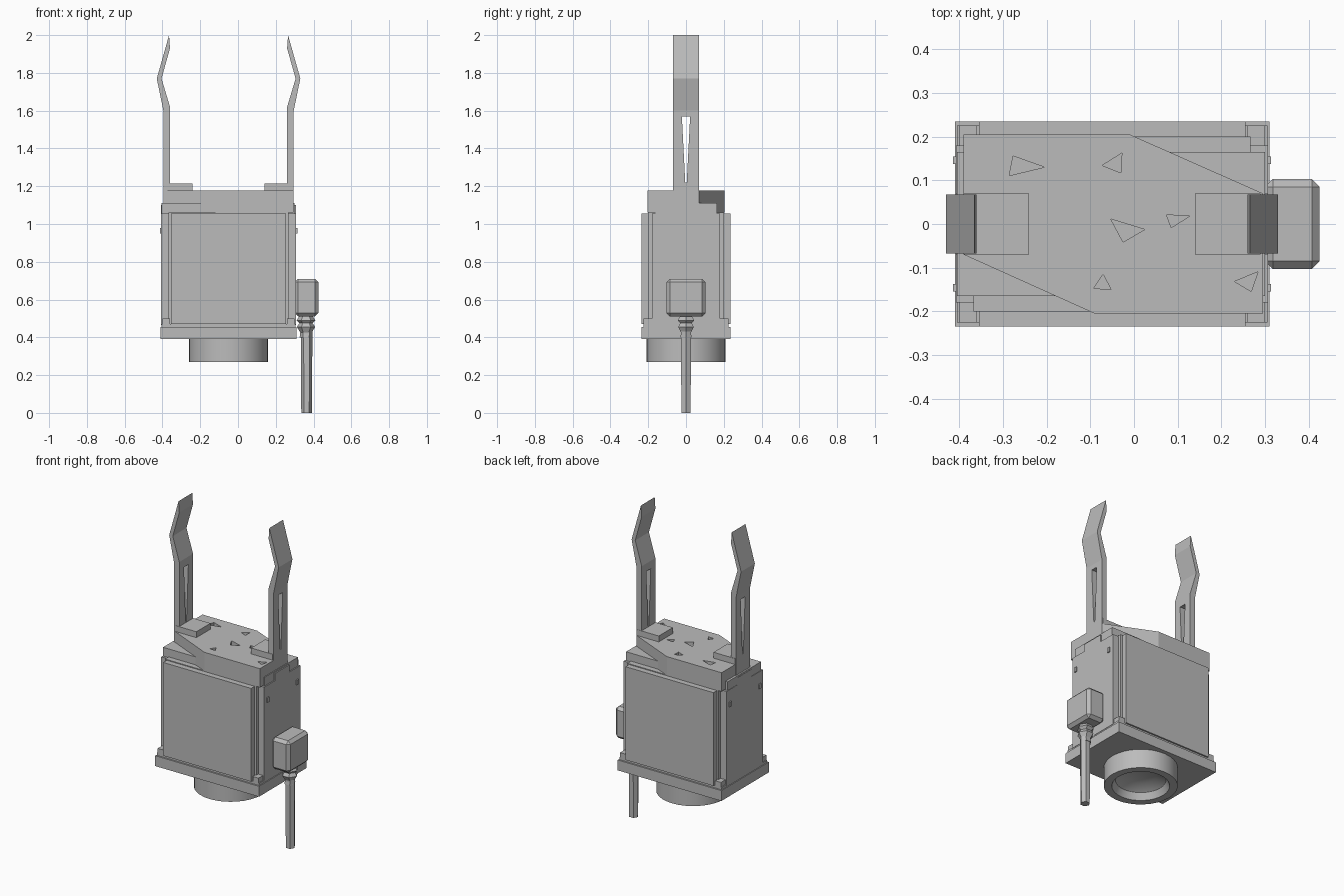
import bpy
import math

if "Cube" in bpy.data.objects:
    bpy.data.objects.remove(bpy.data.objects["Cube"], do_unlink=True)

MID = -0.05  # x of the housing's centre line

grey = bpy.data.materials.new("Plain grey")
grey.use_nodes = True
colour = (0.5, 0.5, 0.5, 1)
grey.diffuse_color = colour
grey.node_tree.nodes["Principled BSDF"].inputs["Base Color"].default_value = colour


def finish(name, verts, faces):
    mesh = bpy.data.meshes.new(name)
    mesh.from_pydata(verts, [], faces)
    mesh.materials.append(grey)
    obj = bpy.data.objects.new(name, mesh)
    bpy.context.collection.objects.link(obj)
    # consistent outward normals
    import bmesh
    bm = bmesh.new()
    bm.from_mesh(mesh)
    bmesh.ops.recalc_face_normals(bm, faces=bm.faces)
    bm.to_mesh(mesh)
    bm.free()
    return obj


def prism(name, outline, low, high, axis="z"):
    """Extrude a closed outline along z (xy points), y (xz points) or x (yz points)."""
    place = {"z": lambda a, b, c: (a, b, c),
             "y": lambda a, b, c: (a, c, b),
             "x": lambda a, b, c: (c, a, b)}[axis]
    n = len(outline)
    verts = [place(a, b, level) for level in (low, high) for a, b in outline]
    faces = [list(range(n)), list(range(n, 2 * n))]
    faces += [[i, (i + 1) % n, (i + 1) % n + n, i + n] for i in range(n)]
    return finish(name, verts, faces)


def box(name, x, y, z):
    return prism(name, [(x[0], y[0]), (x[1], y[0]), (x[1], y[1]), (x[0], y[1])], *z)


def lathe(name, profile, centre, sides):
    """Revolve (radius, z) points about a vertical axis, closing both ends."""
    verts = [(centre[0] + r * math.cos(math.tau * k / sides),
              centre[1] + r * math.sin(math.tau * k / sides), z)
             for r, z in profile for k in range(sides)]
    faces = [[j * sides + k, j * sides + (k + 1) % sides,
              (j + 1) * sides + (k + 1) % sides, (j + 1) * sides + k]
             for j in range(len(profile) - 1) for k in range(sides)]
    faces += [list(range(sides)), list(range(len(verts) - sides, len(verts)))]
    return finish(name, verts, faces)


def cut(target, cutter):
    mod = target.modifiers.new("Cut", "BOOLEAN")
    mod.operation = "DIFFERENCE"
    mod.solver = "EXACT"
    mod.object = cutter
    bpy.context.view_layer.objects.active = target
    bpy.ops.object.modifier_apply(modifier=mod.name)
    bpy.data.objects.remove(cutter, do_unlink=True)


def bevel(obj, width):
    mod = obj.modifiers.new("Bevel", "BEVEL")
    mod.width = width
    mod.segments = 1


# Base plate with a thin lip
box("base_plate", (-0.41, 0.31), (-0.235, 0.235), (0.39, 0.455))
box("base_lip", (-0.405, 0.305), (-0.225, 0.225), (0.455, 0.47))

# Housing core, recessed at its corners behind the four panels
box("housing_core", (MID - 0.317, MID + 0.317), (-0.2, 0.2), (0.46, 1.06))
for s, end in ((-1, "front"), (1, "back")):
    box(end + "_panel", (MID - 0.305, MID + 0.305), sorted((s * 0.19, s * 0.235)), (0.47, 1.055))
for s, end in ((-1, "right"), (1, "left")):
    tab = [(-0.18, 0.465), (0.18, 0.465), (0.18, 1.055), (0.07, 1.055),
           (0.07, 1.1), (-0.07, 1.1), (-0.07, 1.055), (-0.18, 1.055)]
    prism(end + "_panel", tab, MID + s * 0.31, MID + s * 0.357, "x")
    for t in (-1, 1):
        box(end + "_side_stud", sorted((MID + s * 0.35, MID + s * 0.364)),
            sorted((t * 0.137, t * 0.155)), (0.95, 0.98))
        # Narrow corner feet standing on the base plate
        box(end + "_corner_foot", sorted((MID + s * 0.31, MID + s * 0.35)),
            sorted((t * 0.175, t * 0.225)), (0.46, 0.5))

# Slide block and the six-sided cap above it
box("slide_block", (MID - 0.355, MID + 0.35), (-0.165, 0.165), (1.05, 1.11))
cap = prism("top_cap", [(-0.39, 0.205), (-0.01, 0.205), (0.295, 0.07), (0.295, -0.205),
                        (-0.09, -0.205), (-0.39, -0.07)], 1.06, 1.178)
# Small wedge-shaped pits in the cap
for x, y, size, turn in ((-0.25, 0.13, 0.045, 0.0), (-0.04, 0.14, 0.034, 1.2),
                         (-0.02, -0.01, 0.045, 2.4), (0.1, 0.01, 0.03, 0.4),
                         (-0.07, -0.135, 0.028, 1.6), (0.265, -0.13, 0.035, 1.0)):
    pit = [(x + size * math.cos(turn + a), y + size * 0.7 * math.sin(turn + a))
           for a in (0, 2.2, 3.8)]
    cut(cap, prism("pit_cutter", pit, 1.14, 1.25))

# Gripper fingers with their feet, each with a tapered slot
bend = [(0.345, 1.1), (0.345, 1.6), (0.38, 1.77), (0.315, 2.0), (0.31, 1.93),
        (0.355, 1.77), (0.31, 1.62), (0.31, 1.1)]
for s, side in ((-1, "right"), (1, "left")):
    finger = prism(side + "_finger", [(MID + s * d, z) for d, z in bend], -0.068, 0.068, "y")
    slot = [(-0.004, 1.22), (0.004, 1.22), (0.022, 1.57), (-0.022, 1.57)]
    cut(finger, prism("slot_cutter", slot, MID + s * 0.25, MID + s * 0.45, "x"))
    box(side + "_finger_foot", sorted((MID + s * 0.19, MID + s * 0.34)),
        (-0.07, 0.07), (1.17, 1.215))

# Round mounting flange, hollow underneath
flange = lathe("mounting_flange", [(0.21, 0.395), (0.21, 0.27), (0.165, 0.27),
                                   (0.145, 0.31), (0.09, 0.34)], (MID, 0), 32)
for p in flange.data.polygons:
    p.use_smooth = False
bpy.ops.object.select_all(action="DESELECT")
flange.select_set(True)
bpy.context.view_layer.objects.active = flange
bpy.ops.object.shade_smooth_by_angle(angle=math.radians(30))

# Cable connector on the left side
bevel(box("connector_box", (0.3, 0.425), (-0.103, 0.103), (0.51, 0.71)), 0.018)
lathe("cable_strain_relief", [(0.03, 0.52), (0.05, 0.49), (0.035, 0.475), (0.048, 0.455),
                              (0.03, 0.425), (0.034, 0.4)], (0.36, 0), 6)
lathe("cable", [(0.031, 0.43), (0.028, 0.0)], (0.363, 0), 6)
